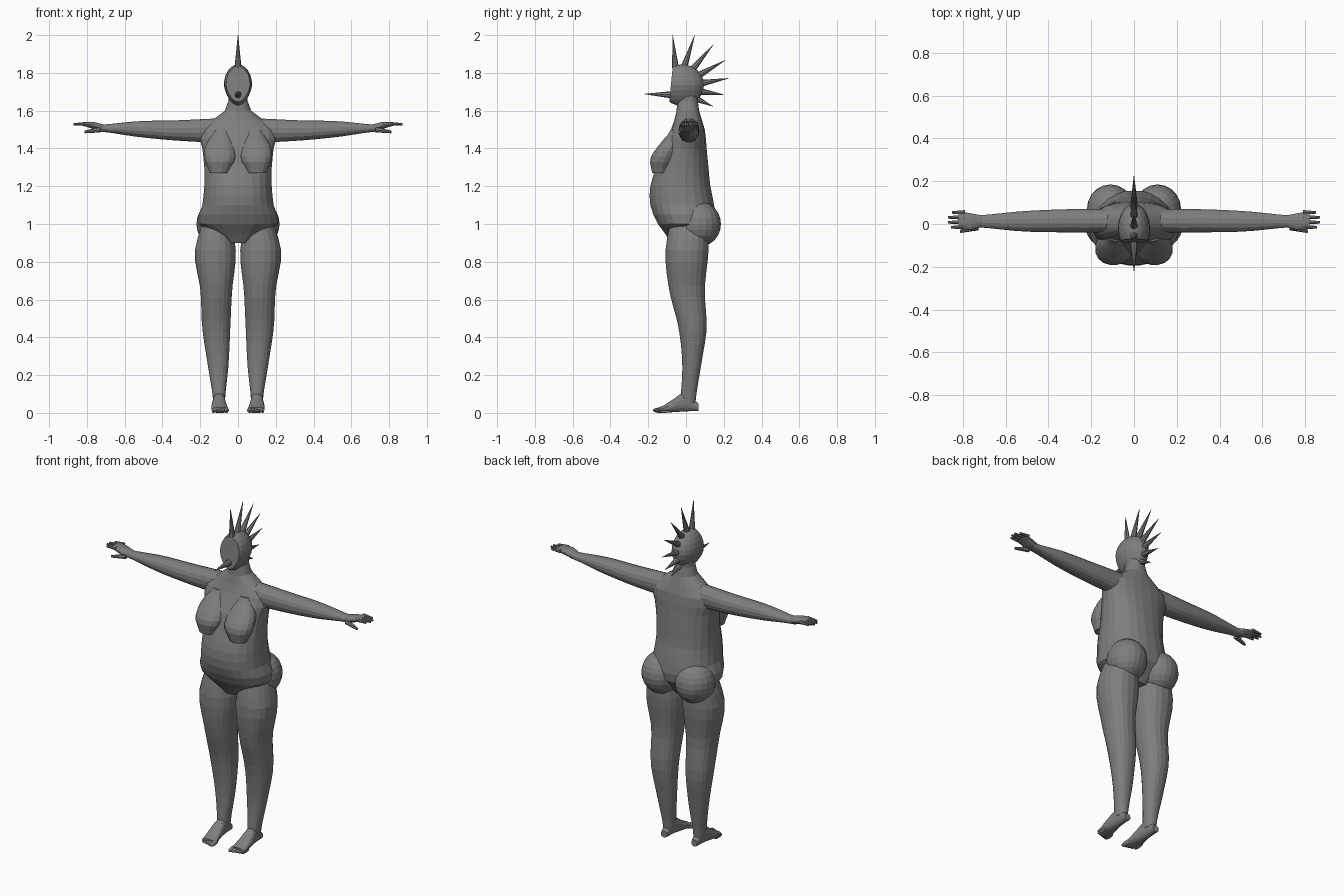
import bpy, bmesh, math
from mathutils import Vector

cube = bpy.data.objects.get("Cube")
if cube:
    bpy.data.objects.remove(cube)

skin = bpy.data.materials.new("mid grey")
skin.use_nodes = True
skin.diffuse_color = (.21, .21, .21, 1)
skin.node_tree.nodes["Principled BSDF"].inputs["Base Color"].default_value = skin.diffuse_color


def finish(name, bm, mirror):
    """Turn the bmesh into a named object, mirrored across the body if asked."""
    bmesh.ops.recalc_face_normals(bm, faces=bm.faces)
    mesh = bpy.data.meshes.new(name)
    bm.to_mesh(mesh)
    bm.free()
    mesh.materials.append(skin)
    part = bpy.data.objects.new(name, mesh)
    bpy.context.collection.objects.link(part)
    if mirror:
        part.modifiers.new("Mirror", 'MIRROR').use_mirror_merge = False


def sample(values, t):
    """Smooth curve through evenly spaced values, with t from start to end."""
    last = len(values) - 1
    i = min(int(t * last), last - 1)
    f = t * last - i
    before, a = values[max(i - 1, 0)], values[i]
    b, after = values[i + 1], values[min(i + 2, last)]
    slope_a, slope_b = (b - before) / 2, (after - a) / 2
    bend = 3 * (b - a) - 2 * slope_a - slope_b
    return a + f * (slope_a + f * (bend + f * (slope_a + slope_b - 2 * (b - a))))


def loft(name, axis, start, end, edges, steps, sides=16, mirror=True):
    """Skin oval rings along an axis; edges are low, high, low, high curves."""
    bm = bmesh.new()
    others = [i for i in range(3) if i != axis]
    rings = []
    for step in range(steps + 1):
        t = step / steps
        low_a, high_a, low_b, high_b = (sample(edge, t) for edge in edges)
        ring = []
        for k in range(sides):
            angle = math.tau * (k + .5) / sides
            point = Vector()
            point[axis] = start + (end - start) * t
            for other, low, high, wave in ((others[0], low_a, high_a, math.cos(angle)),
                                           (others[1], low_b, high_b, math.sin(angle))):
                squared = math.copysign(abs(wave) ** .9, wave)
                point[other] = (low + high + (high - low) * squared) / 2
            ring.append(bm.verts.new(point))
        rings.append(ring)
    for lower, upper in zip(rings, rings[1:]):
        for k in range(sides):
            bm.faces.new((lower[k - 1], lower[k], upper[k], upper[k - 1]))
    bm.faces.new(rings[0])
    bm.faces.new(rings[-1])
    finish(name, bm, mirror)


def cone(name, base, tip, radius, tip_radius, mirror=False):
    base, tip = Vector(base), Vector(tip)
    along = tip - base
    bm = bmesh.new()
    bmesh.ops.create_cone(bm, cap_ends=True, segments=8, radius1=radius, radius2=tip_radius,
                          depth=along.length)
    bmesh.ops.rotate(bm, verts=bm.verts, matrix=along.to_track_quat('Z', 'Y').to_matrix())
    bmesh.ops.translate(bm, verts=bm.verts, vec=(base + tip) / 2)
    finish(name, bm, mirror)


def ellipsoid(centre, size):
    bm = bmesh.new()
    bmesh.ops.create_uvsphere(bm, u_segments=20, v_segments=12, radius=1)
    bmesh.ops.scale(bm, verts=bm.verts, vec=size)
    bmesh.ops.translate(bm, verts=bm.verts, vec=centre)
    return bm


# Torso from crotch to neck
half_width = [.07, .21, .19, .18, .18, .19, .2, .07, .05]
belly = [-.08, -.15, -.19, -.19, -.16, -.13, -.08, -.05, -.05]
spine = [.07, .15, .15, .13, .12, .11, .1, .07, .06]
loft("torso", 2, .9, 1.7, ([-w for w in half_width], half_width, belly, spine),
     steps=16, sides=24, mirror=False)

# Breasts and buttocks
inner, outer = [.05, .02, .01, .05], [.12, .17, .18, .15]
front, back = [-.08, -.14, -.19, -.18], [-.03, -.03, -.06, -.1]
loft("breast", 2, 1.5, 1.27, (inner, outer, front, back), steps=8)
finish("buttock", ellipsoid((.11, .07, 1), (.11, .115, .12)), mirror=True)

# Legs from ankle to hip
inner, outer = [.07, .05, .04, .03, .01, .04], [.13, .16, .19, .2, .23, .18]
front, back = [-.03, -.02, -.04, -.09, -.11, -.08], [.05, .08, .11, .1, .12, .12]
loft("leg", 2, .05, 1.05, (inner, outer, front, back), steps=16, sides=20)

# Feet from heel to ball, with toes
inner, outer = [.08, .07, .06, .05], [.12, .13, .14, .14]
sole, instep = [.01, 0], [.05, .11, .07, .03]
loft("foot", 1, .065, -.14, (inner, outer, sole, instep), steps=8)
for i in range(5):
    radius = .014 - i * .0015
    toe = ellipsoid((.062 + i * .017, -.14 + i * .006, radius), (radius, .035, radius))
    finish(f"toe_{i + 1}", toe, mirror=True)

# Arms from shoulder to wrist
front, back = [-.04, -.04, -.035, -.015], [.07, .07, .06, .04]
under, upper = [1.43, 1.44, 1.46, 1.49], [1.56, 1.55, 1.545, 1.525]
loft("arm", 0, .1, .74, (front, back, under, upper), steps=10)

# Hands
front, back = [-.01, -.03, -.02], [.04, .05, .06]
under, upper = [1.49, 1.5, 1.52], [1.525, 1.54, 1.54]
loft("palm", 0, .7, .82, (front, back, under, upper), steps=4)
for i, reach in enumerate((.855, .87, .87, .85)):
    y = -.015 + i * .023
    cone(f"finger_{i + 1}", (.79, y, 1.53), (reach, y, 1.528), .011, .006, mirror=True)
cone("thumb", (.73, -.015, 1.5), (.812, -.035, 1.487), .015, .007, mirror=True)

# Head, narrowing to the chin and sliced flat for the face
skull, skull_size = Vector((0, -.02, 1.735)), Vector((.075, .115, .11))
head = ellipsoid(skull, skull_size)
for vert in head.verts:
    vert.co.x *= 1 - max(0, skull.z - vert.co.z) * 2
cut = bmesh.ops.bisect_plane(head, geom=head.verts[:] + head.edges[:] + head.faces[:],
                             plane_co=(0, -.08, skull.z), plane_no=(0, -1, .1), clear_outer=True)
rim = [item for item in cut["geom_cut"] if isinstance(item, bmesh.types.BMEdge)]
bmesh.ops.contextual_create(head, geom=rim)
finish("head", head, mirror=False)

# Nose and a crest of spikes fanned over the skull
cone("nose_spike", (0, -.07, 1.684), (0, -.22, 1.688), .02, .001)
for i in range(7):
    angle = math.radians(110 - 26 * i)
    ray = Vector((0, math.cos(angle), math.sin(angle)))
    tip = Vector((0, .02, 1.75)) + ray * (.266 - .015 * i)
    cone(f"crest_spike_{i + 1}", skull + ray * skull_size * .9, tip, .018, .001)
